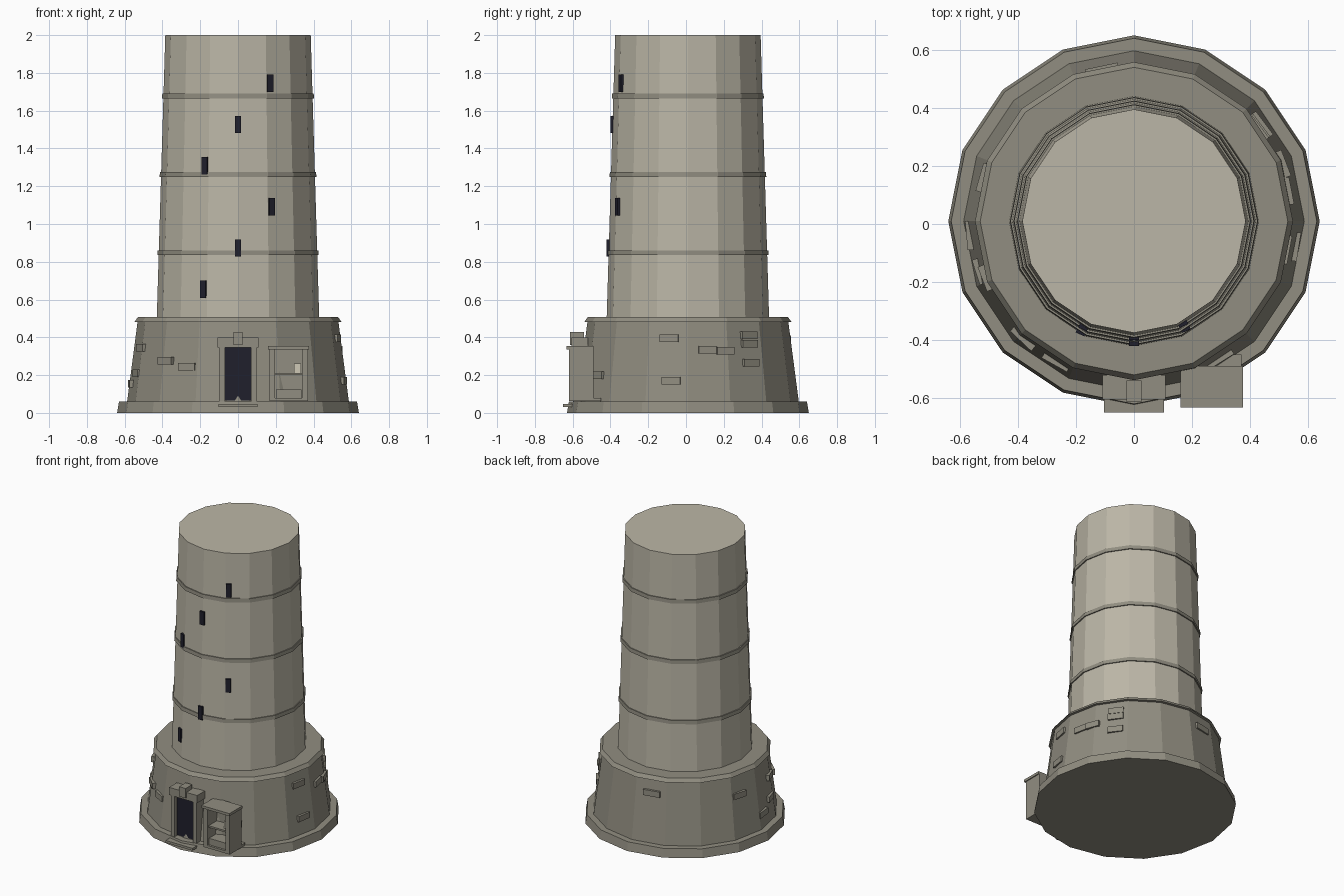
import bpy, bmesh, math
from mathutils import Matrix, Vector

if "Cube" in bpy.data.objects:
    bpy.data.objects.remove(bpy.data.objects["Cube"])

CY = 0.01      # tower axis sits slightly behind the origin
SIDES = 16


def material(name, rgb):
    m = bpy.data.materials.new(name)
    m.diffuse_color = (*rgb, 1)
    m.use_nodes = True
    m.node_tree.nodes["Principled BSDF"].inputs["Base Color"].default_value = m.diffuse_color
    return m


LIGHT = material("light stone", (0.50, 0.47, 0.385))
GREY = material("grey stone", (0.285, 0.27, 0.22))
DARK = material("dark opening", (0.014, 0.014, 0.025))
PALE = material("pale parchment", (0.62, 0.58, 0.47))


def finish(name, bm, mat):
    bmesh.ops.recalc_face_normals(bm, faces=bm.faces)
    me = bpy.data.meshes.new(name)
    bm.to_mesh(me)
    bm.free()
    me.materials.append(mat)
    ob = bpy.data.objects.new(name, me)
    bpy.context.collection.objects.link(ob)
    return ob


def turned(name, profile, mat):
    """Closed 16-sided solid from (radius, z) points, bottom to top."""
    bm = bmesh.new()
    rings = []
    for r, z in profile:
        rings.append([bm.verts.new((r * math.cos(i * math.tau / SIDES),
                                    CY + r * math.sin(i * math.tau / SIDES), z))
                      for i in range(SIDES)])
    for a, b in zip(rings, rings[1:]):
        for i in range(SIDES):
            j = (i + 1) % SIDES
            bm.faces.new((a[i], a[j], b[j], b[i]))
    bm.faces.new(rings[0])
    bm.faces.new(rings[-1])
    return finish(name, bm, mat)


def box(name, x, y, z, mat):
    """Box from (min, max) ranges."""
    bm = bmesh.new()
    c = [(a + b) / 2 for a, b in (x, y, z)]
    s = [b - a for a, b in (x, y, z)]
    bmesh.ops.create_cube(bm, size=1,
                          matrix=Matrix.Translation(c) @ Matrix.Diagonal((*s, 1)))
    return finish(name, bm, mat)


def wall_box(name, deg, radius, z, size, mat):
    """Box facing outwards; size = depth, width, height."""
    a = math.radians(deg)
    pos = Vector((radius * math.cos(a), CY + radius * math.sin(a), z))
    bm = bmesh.new()
    bmesh.ops.create_cube(bm, size=1, matrix=Matrix.Translation(pos)
                          @ Matrix.Rotation(a, 4, 'Z') @ Matrix.Diagonal((*size, 1)))
    return finish(name, bm, mat)


def facet_radius(vertex_radius, deg):
    """Distance to the 16-sided wall in a given direction."""
    step = 360 / SIDES
    off = (deg % step) - step / 2
    return vertex_radius * math.cos(math.pi / SIDES) / math.cos(math.radians(off))


def shaft_r(z):
    return 0.43 - 0.045 * (z - 0.5) / 1.5


def base_r(z):
    return 0.587 - 0.055 * (z - 0.06) / 0.42


# Tower body
turned("plinth", [(0.64, 0), (0.63, 0.06), (0.58, 0.06)], GREY)
turned("base_wall", [(base_r(0.05), 0.05), (base_r(0.485), 0.485)], GREY)
turned("base_ledge", [(0.53, 0.48), (0.548, 0.482), (0.53, 0.507)], GREY)
turned("shaft", [(shaft_r(0.5), 0.5), (shaft_r(2), 2.0)], LIGHT)

# Thin string courses round the shaft
for i, z in enumerate((0.848, 1.263, 1.678)):
    r = shaft_r(z)
    turned(f"shaft_band_{i}", [(r - 0.005, z - 0.013), (r + 0.008, z - 0.013),
                               (r + 0.006, z + 0.013), (r - 0.005, z + 0.013)], GREY)

# Slit windows spiralling up the front
for i in range(6):
    z = 0.655 + i * 0.218
    deg = -90 + (i % 3 - 1) * 25.5
    wall_box(f"slit_window_{i}", deg, facet_radius(shaft_r(z), deg), z,
             (0.022, 0.033, 0.092), DARK)

# Raised stones in the base wall: direction, height, width
stones = [(-10.6, 0.395, 0.10), (-9, 0.17, 0.10), (11, 0.335, 0.095), (21, 0.33, 0.095),
          (37, 0.41, 0.10), (37, 0.365, 0.10), (37, 0.265, 0.10), (-58, 0.20, 0.10),
          (-133.4, 0.275, 0.10), (-119, 0.245, 0.10), (102, 0.39, 0.115),
          (164, 0.345, 0.10), (185, 0.155, 0.10), (201, 0.345, 0.09), (198, 0.21, 0.09)]
for i, (deg, z, w) in enumerate(stones):
    wall_box(f"raised_stone_{i}", deg, facet_radius(base_r(z), deg), z,
             (0.026, w, 0.04), GREY)

# Doorway
box("door", (-0.072, 0.072), (-0.573, -0.53), (0.065, 0.347), DARK)
for s, side in ((-1, "left"), (1, "right")):
    box(f"door_post_{side}", sorted((s * 0.07, s * 0.1)), (-0.598, -0.52),
        (0.06, 0.35), GREY)
box("door_lintel", (-0.108, 0.108), (-0.605, -0.52), (0.345, 0.398), GREY)
box("door_keystone", (-0.025, 0.025), (-0.613, -0.54), (0.36, 0.428), GREY)
box("door_step", (-0.104, 0.104), (-0.65, -0.56), (0.03, 0.046), GREY)

# Open cabinet beside the door
box("cabinet_top", (0.16, 0.376), (-0.632, -0.49), (0.336, 0.354), GREY)
box("cabinet_floor", (0.167, 0.37), (-0.62, -0.45), (0.062, 0.08), GREY)
box("cabinet_left_side", (0.167, 0.197), (-0.62, -0.49), (0.062, 0.337), GREY)
box("cabinet_right_side", (0.338, 0.37), (-0.62, -0.49), (0.062, 0.337), GREY)
box("cabinet_back", (0.18, 0.36), (-0.512, -0.49), (0.065, 0.337), GREY)
box("cabinet_shelf", (0.19, 0.345), (-0.605, -0.5), (0.2, 0.212), GREY)
box("cabinet_lower_chest", (0.2, 0.335), (-0.605, -0.5), (0.075, 0.125), GREY)
box("shelf_box", (0.297, 0.333), (-0.58, -0.53), (0.212, 0.262), PALE)
